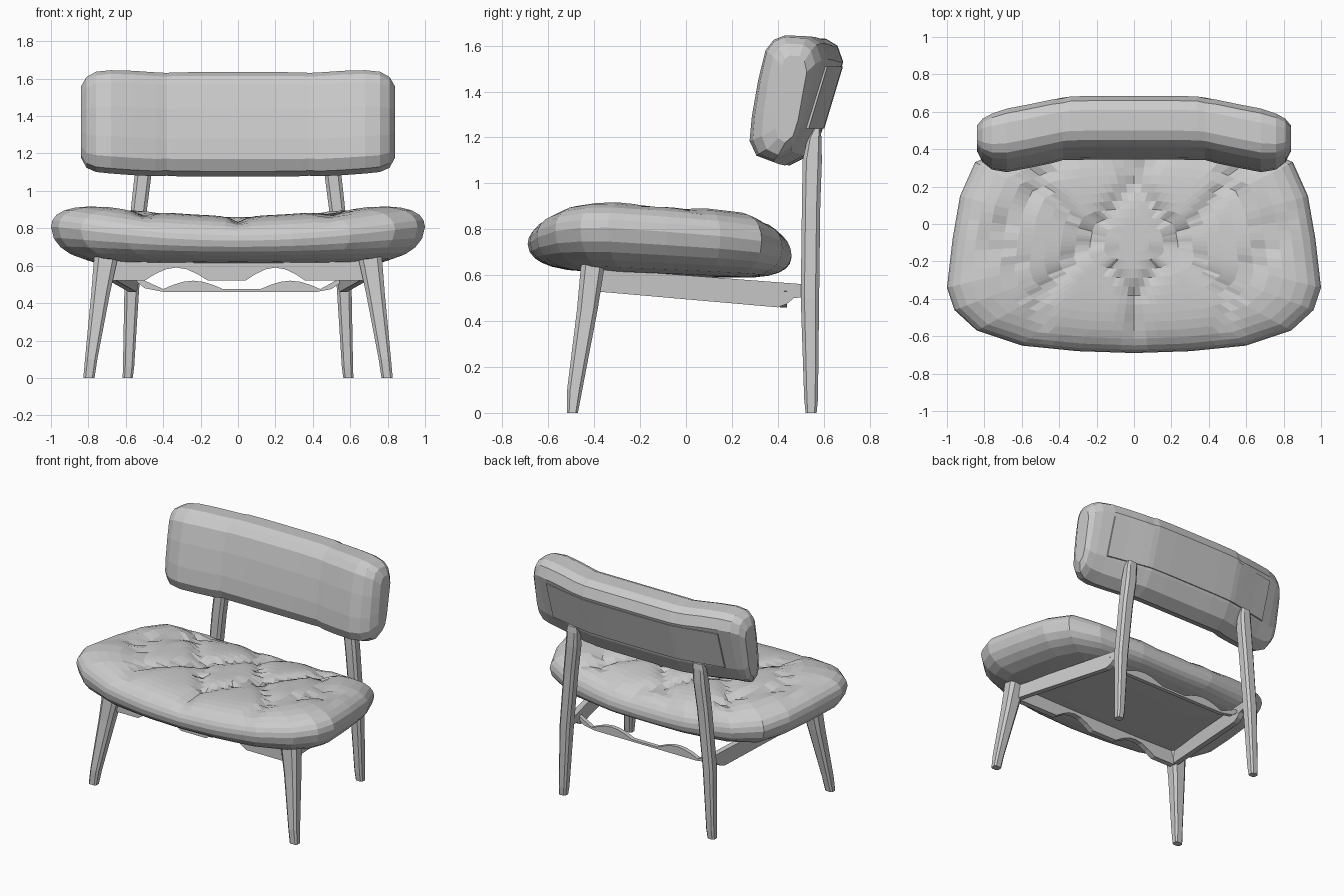
import bpy, bmesh
from math import sin, cos, pi, sqrt

if "Cube" in bpy.data.objects:
    bpy.data.objects.remove(bpy.data.objects["Cube"])


def loft(name, rings):
    """Skin a list of equal-length point rings and cap both ends."""
    bm = bmesh.new()
    vs = [[bm.verts.new(p) for p in ring] for ring in rings]
    n = len(rings[0])
    for a, b in zip(vs, vs[1:]):
        for i in range(n):
            j = (i + 1) % n
            bm.faces.new((a[i], a[j], b[j], b[i]))
    bm.faces.new(vs[0])
    bm.faces.new(vs[-1])
    bmesh.ops.recalc_face_normals(bm, faces=bm.faces)
    me = bpy.data.meshes.new(name)
    bm.to_mesh(me)
    bm.free()
    ob = bpy.data.objects.new(name, me)
    bpy.context.collection.objects.link(ob)
    return ob


def post(name, side, sections):
    """Tapered, chamfered leg through (x, y, z, half x, half y) sections."""
    shape = [(-1, -.6), (-.6, -1), (.6, -1), (1, -.6),
             (1, .6), (.6, 1), (-.6, 1), (-1, .6)]
    loft(name, [[(side * (x + a * hx), y + b * hy, z) for a, b in shape]
                for x, y, z, hx, hy in sections])


def arch(x0, x1, z, h, steps=6):
    """Points of a half-sine arch from x0 to x1."""
    return [(x0 + (x1 - x0) * i / steps, z + h * sin(pi * i / steps))
            for i in range(steps + 1)]


# Seat cushion: plan outline, domed section and diamond tufting
half = [(0, -.69), (.3, -.68), (.6, -.65), (.84, -.57), (.96, -.46),
        (1, -.34), (.97, -.08), (.93, .15), (.85, .33), (.65, .42),
        (.3, .46), (0, .46)]
outline = half + [(-x, y) for x, y in half[-2:0:-1]]
DIV, CY = 4, -.1
plan = []
for (ax, ay), (bx, by) in zip(outline, outline[1:] + outline[:1]):
    plan += [(ax + (bx - ax) * k / DIV, ay + (by - ay) * k / DIV)
             for k in range(DIV)]


def tuft(x, y):
    if y < -.39:
        return (1 - abs(sin(pi * x / .5))) ** 3
    u = (x / .25 + (y + .39) / .31) / 2
    v = (x / .25 - (y + .39) / .31) / 2
    return (1 - abs(sin(pi * u))) ** 3 + (1 - abs(sin(pi * v))) ** 3


def seat_ring(r, top):
    ring = []
    for px, py in plan:
        x, y = px * r, CY + (py - CY) * r
        mid = .70 - .05 * y + .09 * x * x
        if top:
            lim = .87 + .13 * x * x - .04 * (y + .4)
            fade = min(1, max(0, (1 - r) * 4)) * min(1, max(0, (.95 - abs(x)) * 4))
            z = mid + (lim - mid) * sqrt(1 - r ** 5) - .035 * tuft(x, y) * fade
        else:
            lim = .595 - .04 * y
            z = mid - (mid - lim) * sqrt(1 - r ** 6)
        ring.append((x, y, z))
    return ring


upper = [.01, .08, .16, .24, .32, .4, .48, .56, .64, .72, .8, .87, .93, .97, .992, 1]
lower = [.985, .95, .9, .82, .7, .4]
loft("seat_cushion", [seat_ring(r, True) for r in upper]
     + [seat_ring(r, False) for r in lower])

# Backrest cushion: tilted rounded section swept along a shallow curve
section = [(.345, 1.17), (.355, 1.28), (.383, 1.44), (.415, 1.57), (.45, 1.615),
           (.5, 1.635), (.61, 1.63), (.66, 1.60), (.685, 1.53), (.59, 1.22),
           (.535, 1.12), (.45, 1.077), (.375, 1.105)]
# stations: x, y shift, depth scale, height scale, z shift
stations = [(0, 0, 1, 1, 0), (.2, 0, 1, 1, 0), (.34, -.003, 1, .995, 0),
            (.38, -.008, .97, .985, 0), (.44, -.02, 1, .995, 0),
            (.56, -.045, 1, 1, .007), (.68, -.068, 1, .99, .013),
            (.76, -.075, .88, .96, .013), (.81, -.07, .68, .87, .01),
            (.84, -.06, .4, .68, .01)]
path = [(-x, *rest) for x, *rest in stations[:0:-1]] + stations
loft("backrest_cushion",
     [[(x, .52 + dy + (y - .52) * sy, 1.36 + dz + (z - 1.36) * sz)
       for y, z in section] for x, dy, sy, sz, dz in path])

# Flat panel on the rear of the backrest
panel = [(.665, 1.51), (.684, 1.51), (.603, 1.24), (.584, 1.24)]
loft("backrest_panel", [[(x, y + dy, z) for y, z in panel]
                        for x, dy, sy, sz, dz in path if abs(x) < .72])

# Legs and side rails, mirrored left and right
rail = [(-.40, .53), (.40, .46), (.44, .475), (.47, .50), (.52, .505),
        (.52, .56), (-.40, .63)]
for side, tag in ((1, "right"), (-1, "left")):
    post("back_leg_" + tag, side,
         [(.59, .545, 0, .027, .024), (.585, .545, .06, .03, .03),
          (.567, .54, .5, .04, .04), (.53, .545, .9, .043, .04),
          (.506, .55, 1.1, .045, .042), (.5, .56, 1.2, .042, .03),
          (.498, .572, 1.24, .035, .014)])
    post("front_leg_" + tag, side,
         [(.797, -.495, 0, .03, .024), (.785, -.485, .1, .033, .033),
          (.735, -.43, .45, .05, .045), (.705, -.405, .65, .064, .052)])
    loft("side_rail_" + tag,
         [[(side * (.685 - .155 * (y + .38) + dx), y, z) for y, z in rail]
          for dx in (-.02, .02)])

# Front apron with two arched cut-outs
apron = ([(-.68, .52)] + arch(-.50, -.16, .52, .07) + arch(.04, .36, .52, .07)
         + [(.68, .52), (.68, .63), (-.68, .63)])
loft("front_apron", [[(x, y, z) for x, z in apron] for y in (-.42, -.38)])

# Thin rear stretcher with a scalloped upper edge
stretcher = ([(-.56, .53), (-.50, .48), (-.40, .46), (.42, .46), (.50, .475),
              (.58, .53), (.54, .53)]
             + arch(.44, .12, .475, .045) + arch(-.08, -.40, .475, .045)
             + [(-.52, .53)])
loft("rear_stretcher", [[(x, y, z) for x, z in stretcher] for y in (.41, .44)])
